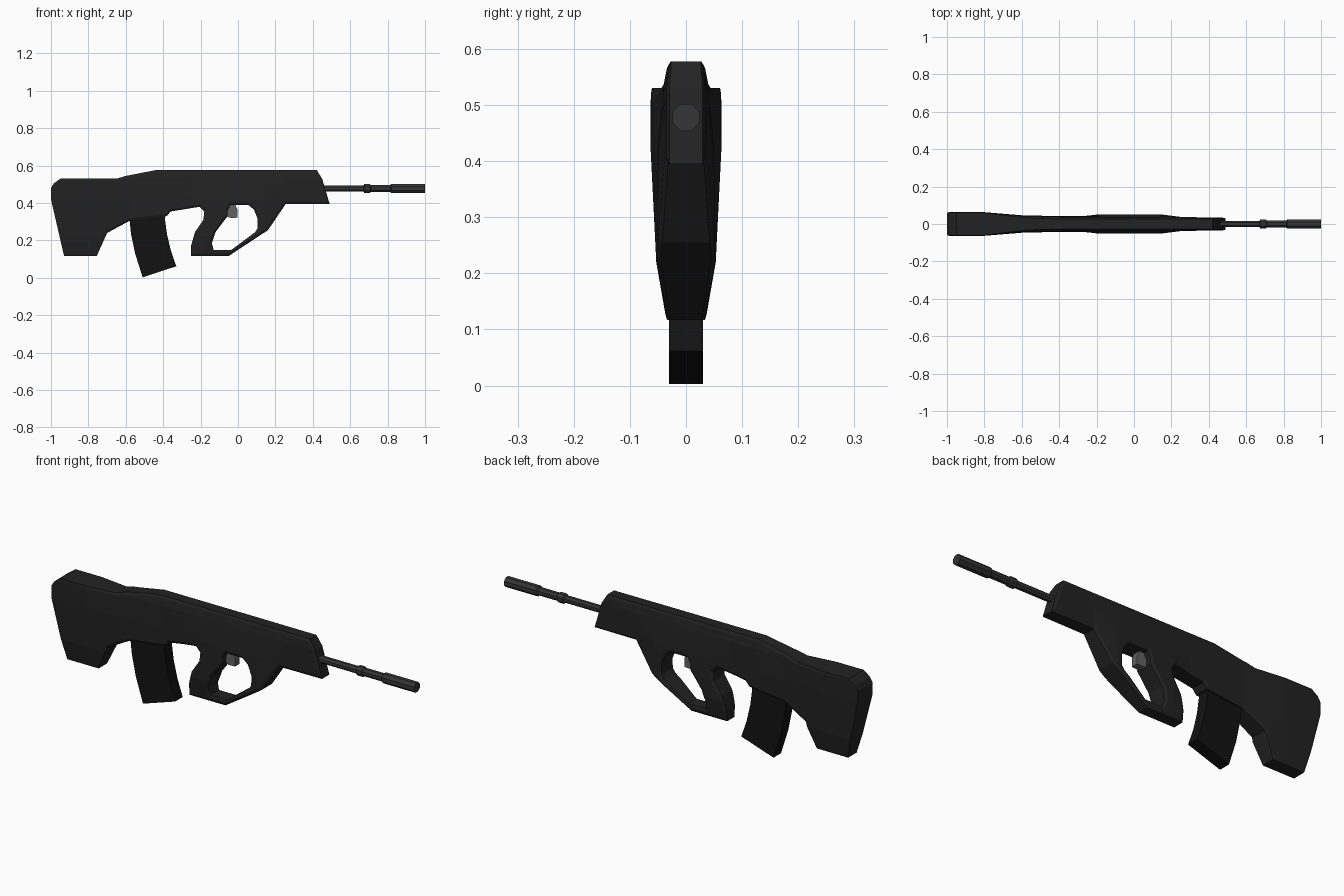
import bpy, bmesh, math

if "Cube" in bpy.data.objects:
    bpy.data.objects.remove(bpy.data.objects["Cube"])

def material(name, v):
    m = bpy.data.materials.new(name)
    m.diffuse_color = (v, v, v * 1.02, 1)
    m.use_nodes = True
    m.node_tree.nodes["Principled BSDF"].inputs["Base Color"].default_value = m.diffuse_color
    return m

BODY, MAG = material("polymer", 0.016), material("dark_polymer", 0.006)
STEEL, LIGHT = material("steel", 0.035), material("light_steel", 0.12)

def finish(bm, name, mat):
    bmesh.ops.recalc_face_normals(bm, faces=bm.faces[:])
    me = bpy.data.meshes.new(name)
    bm.to_mesh(me)
    bm.free()
    me.materials.append(mat)
    ob = bpy.data.objects.new(name, me)
    bpy.context.collection.objects.link(ob)
    return ob

def prism(name, pts, half, mat):
    bm = bmesh.new()
    f = bm.faces.new([bm.verts.new((x, -half, z)) for x, z in pts])
    ext = bmesh.ops.extrude_face_region(bm, geom=[f])["geom"]
    for v in ext:
        if isinstance(v, bmesh.types.BMVert):
            v.co.y = half
    return finish(bm, name, mat)

def lathe_x(name, profile, z, sides, mat):
    bm = bmesh.new()
    rings = []
    for x, r in profile:
        rings.append([bm.verts.new((x, r * math.cos(a), z + r * math.sin(a)))
                      for a in (2 * math.pi * (i + 0.5) / sides for i in range(sides))])
    for a, b in zip(rings, rings[1:]):
        for i in range(sides):
            j = (i + 1) % sides
            bm.faces.new((a[i], a[j], b[j], b[i]))
    bm.faces.new(rings[0])
    bm.faces.new(rings[-1])
    return finish(bm, name, mat)

# Half-width of the body: one row per x station, one column per z level
ZS = (0.117, 0.22, 0.42, 0.53, 0.58)
WIDTHS = {
    -1.00: (0.035, 0.053, 0.063, 0.063, 0.063),
    -0.80: (0.035, 0.053, 0.063, 0.062, 0.060),
    -0.58: (0.034, 0.042, 0.045, 0.041, 0.032),
    -0.28: (0.033, 0.042, 0.042, 0.040, 0.031),
    -0.18: (0.033, 0.052, 0.050, 0.040, 0.031),
    0.14: (0.033, 0.052, 0.050, 0.040, 0.031),
    0.26: (0.033, 0.036, 0.037, 0.037, 0.030),
    0.50: (0.033, 0.034, 0.034, 0.034, 0.030),
}
XS = list(WIDTHS)

def locate(vals, t):
    t = min(max(t, vals[0]), vals[-1])
    i = max(k for k in range(len(vals) - 1) if vals[k] <= t)
    return i, (t - vals[i]) / (vals[i + 1] - vals[i])

def half_width(x, z):
    i, u = locate(XS, x)
    j, v = locate(ZS, z)
    a, b = WIDTHS[XS[i]], WIDTHS[XS[i + 1]]
    return (1 - u) * ((1 - v) * a[j] + v * a[j + 1]) + u * ((1 - v) * b[j] + v * b[j + 1])

# Bullpup body: side outline with the guard opening
outline = [(-1, .42), (-1, .48), (-.985, .505), (-.95, .53), (-.65, .53), (-.6, .545),
           (-.43, .578), (.42, .578), (.45, .53), (.49, .395), (.255, .395), (.16, .255),
           (-.05, .117), (-.25, .117), (-.25, .175), (-.23, .245), (-.185, .31),
           (-.18, .355), (-.205, .38), (-.36, .355), (-.38, .33), (-.58, .305),
           (-.70, .24), (-.755, .117), (-.93, .117)]
opening = [(-.14, .185), (-.12, .245), (-.075, .305), (-.055, .33), (-.055, .36),
           (-.04, .39), (.055, .39), (.085, .365), (.105, .315), (.105, .265),
           (.09, .243), (-.035, .15), (-.13, .15)]
bm = bmesh.new()
for loop in (outline, opening):
    vs = [bm.verts.new((x, 0, z)) for x, z in loop]
    for i, v in enumerate(vs):
        bm.edges.new((v, vs[i - 1]))
bmesh.ops.triangle_fill(bm, use_beauty=True, edges=bm.edges[:], normal=(0, -1, 0))
bmesh.ops.inset_region(bm, faces=bm.faces[:], thickness=0.012, use_boundary=True, use_even_offset=True)
cuts = [((x, 0, 0), (1, 0, 0)) for x in XS[1:-1]] + [((0, 0, z), (0, 0, 1)) for z in ZS[1:-1]]
for co, no in cuts:
    bmesh.ops.bisect_plane(bm, geom=bm.verts[:] + bm.edges[:] + bm.faces[:], dist=1e-4,
                           plane_co=co, plane_no=no)
# Inflate to the width table, with a lower rim along the outline
for v in bm.verts:
    rim = 0.97 if v.co.x < -0.7 else 0.86
    v.co.y = -half_width(v.co.x, v.co.z) * (rim if v.is_boundary else 1)
edges = [e for e in bm.edges if e.is_boundary]
for g in bmesh.ops.extrude_edge_only(bm, edges=edges)["geom"]:
    if isinstance(g, bmesh.types.BMVert):
        g.co.y = 0
body = finish(bm, "body", BODY)
mirror = body.modifiers.new("mirror", 'MIRROR')
mirror.use_axis = (False, True, False)

# Curved magazine
prism("magazine", [(-.585, .40), (-.58, .31), (-.572, .235), (-.55, .13), (-.51, .003),
                   (-.33, .062), (-.36, .15), (-.38, .235), (-.39, .31), (-.395, .40)], 0.03, MAG)

# Barrel with collar and muzzle sleeve
lathe_x("barrel", [(.44, .018), (.67, .018), (.675, .025), (.705, .025), (.71, .020),
                   (.815, .020), (.82, .026), (1, .026)], 0.478, 8, STEEL)

# Trigger
prism("trigger", [(-.055, .40), (-.055, .325), (-.035, .32), (-.003, .322), (-.003, .365),
                  (-.018, .40)], 0.018, LIGHT)
